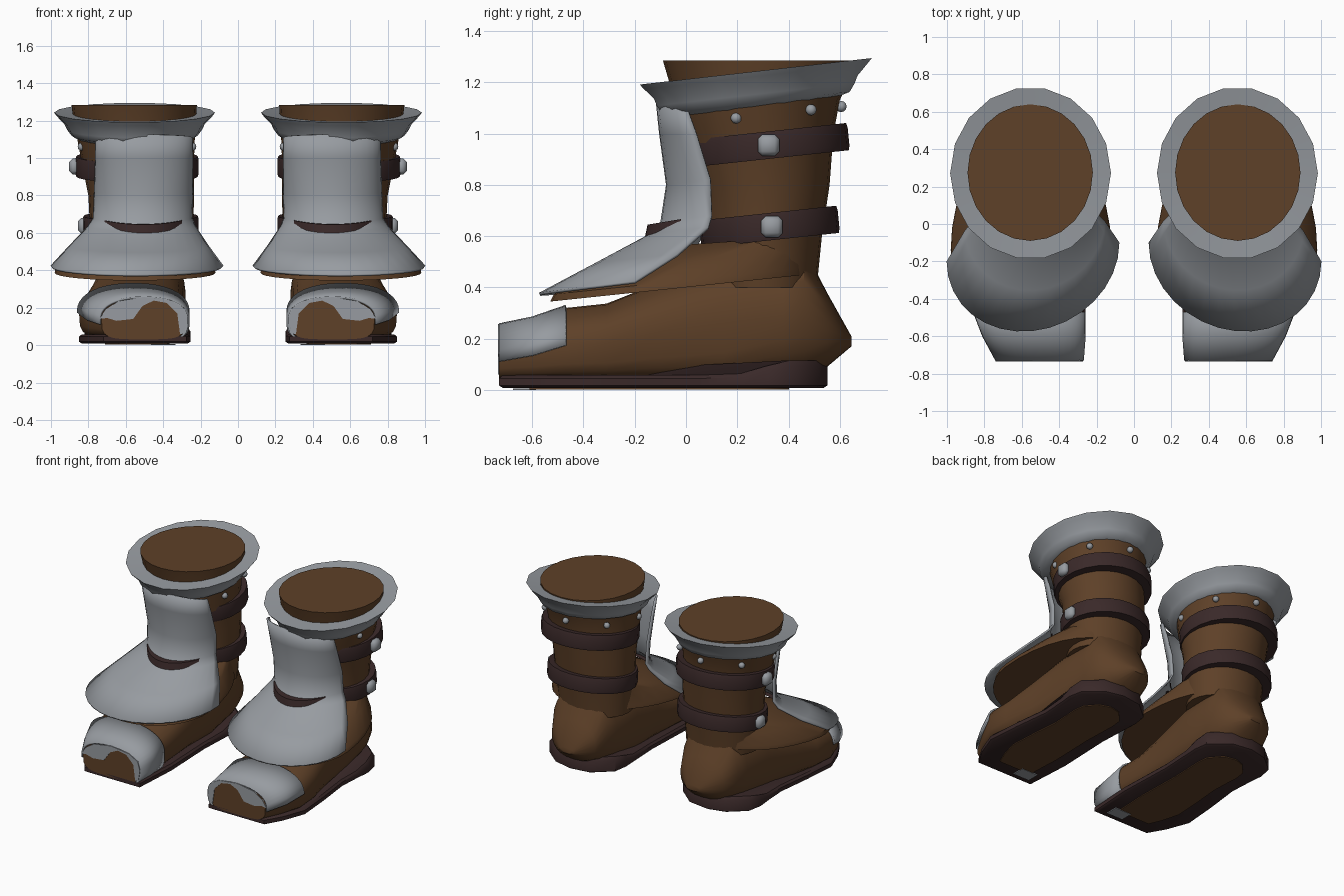
import bpy, bmesh, math
from mathutils import Vector

if "Cube" in bpy.data.objects:
    bpy.data.objects.remove(bpy.data.objects["Cube"])


def material(name, rgb):
    m = bpy.data.materials.new(name)
    m.diffuse_color = (*rgb, 1)
    m.use_nodes = True
    m.node_tree.nodes["Principled BSDF"].inputs["Base Color"].default_value = m.diffuse_color
    return m


BROWN = material("brown leather", (0.112, 0.052, 0.021))
STEEL = material("grey steel", (0.31, 0.33, 0.355))
DARK = material("dark leather", (0.042, 0.022, 0.022))


def finish(name, bm, mat, angle=40, thick=0):
    """Turn a bmesh into an object that is mirrored to the other boot."""
    bmesh.ops.recalc_face_normals(bm, faces=bm.faces[:])
    me = bpy.data.meshes.new(name)
    bm.to_mesh(me)
    bm.free()
    me.materials.append(mat)
    ob = bpy.data.objects.new(name, me)
    bpy.context.collection.objects.link(ob)
    bpy.ops.object.select_all(action='DESELECT')
    ob.select_set(True)
    bpy.context.view_layer.objects.active = ob
    bpy.ops.object.shade_smooth_by_angle(angle=math.radians(angle))
    if thick:
        s = ob.modifiers.new("thickness", 'SOLIDIFY')
        s.thickness = thick
        s.offset = -1
    ob.modifiers.new("other_boot", 'MIRROR').use_mirror_merge = False
    return ob


def loft(name, rings, mat, closed=True, caps=True, torus=False, **kw):
    """Skin a list of point rings."""
    bm = bmesh.new()
    rows = [[bm.verts.new(p) for p in r] for r in rings]
    n = len(rows[0])
    pairs = list(zip(rows, rows[1:]))
    if torus:
        pairs.append((rows[-1], rows[0]))
    for a, b in pairs:
        for i in range(n if closed else n - 1):
            j = (i + 1) % n
            bm.faces.new((a[i], a[j], b[j], b[i]))
    if closed and caps and not torus:
        bm.faces.new(rows[0])
        bm.faces.new(rows[-1])
    return finish(name, bm, mat, **kw)


def oval(cx, cy, rx, ry, z, slope=0, n=24):
    pts = []
    for i in range(n):
        a = 2 * math.pi * i / n
        y = ry * math.sin(a)
        pts.append((cx + rx * math.cos(a), cy + y, z + slope * y))
    return pts


def arc(cx, hw, yf, yr, zf, zr, reach=1.0, n=16, power=1.0, skew=0.0):
    """Curved row, bulging forward from yr to yf."""
    pts = []
    for i in range(n + 1):
        a = reach * math.pi / 2 * (2 * i / n - 1)
        c = max(0, math.cos(a)) ** power
        pts.append((cx + hw * math.sin(a), yr + (yf - yr) * c - skew * math.sin(a),
                    zr + (zf - zr) * c))
    return pts


def section(y, x0, x1, z0, z1, a0=0, a1=360, n=24, grow=0):
    """Cross-section of the foot: round above, squarer below at the front."""
    pts = []
    full = a1 - a0 == 360
    for i in range(n if full else n + 1):
        a = math.radians(a0 + (a1 - a0) * i / n)
        c, s = math.cos(a), math.sin(a)
        p = (.88 if s > 0 else .5) if y < .2 else (1 if s > 0 else .8)
        x = (x0 + x1) / 2 + ((x1 - x0) / 2 + grow) * math.copysign(abs(c) ** p, c)
        z = (z0 + z1) / 2 + ((z1 - z0) / 2 + grow) * math.copysign(abs(s) ** p, s)
        pts.append((x, y, z))
    return pts


# Leather leg tube with a flat closed top: x0, x1, y0, y1, z
leg = [(.25, .77, .09, .51, .40), (.24, .79, .07, .53, .60), (.235, .80, .05, .56, .80),
       (.235, .84, -.02, .575, 1.0), (.23, .865, -.05, .60, 1.13),
       (.225, .88, -.065, .63, 1.2), (.22, .89, -.09, .64, 1.285)]
loft("leg", [oval((a + b) / 2, (c + d) / 2, (b - a) / 2, (d - c) / 2, z)
             for a, b, c, d, z in leg], BROWN)

# Flared steel rim around the top
loft("top_rim", [oval(.553, .272, rx, ry, 1.243 + dz, .114, 18) for rx, ry, dz in
                 [(.30, .33, -.01), (.43, .46, 0), (.415, .442, -.02), (.375, .403, -.062),
                  (.362, .392, -.09), (.338, .372, -.122), (.30, .31, -.14), (.25, .27, -.14)]],
     STEEL, torus=True, angle=45)

# Two tilted straps
for name, cx, cy, rx, ry, z in [("upper_strap", .54, .322, .33, .312, .955),
                                ("lower_strap", .52, .325, .31, .27, .637)]:
    prof = [(-.08, -.05), (-.004, -.053), (0, -.035), (0, .035), (-.004, .053), (-.08, .05)]
    loft(name, [oval(cx, cy - dz * .1, rx + dr, ry + dr, z + dz, .108) for dr, dz in prof],
         DARK, torus=True)

# Faceted buckles on the outer side
for name, p in [("upper_buckle", (.875, .322, .955)), ("lower_buckle", (.828, .335, .637))]:
    bm = bmesh.new()
    bmesh.ops.create_cube(bm, size=1)
    bmesh.ops.scale(bm, vec=(.055, .084, .084), verts=bm.verts)
    bmesh.ops.bevel(bm, geom=bm.edges[:], offset=.018, segments=1, affect='EDGES')
    bmesh.ops.translate(bm, vec=p, verts=bm.verts)
    finish(name, bm, STEEL, angle=50)

# Round studs below the rim
bm = bmesh.new()
for deg in (-20, 38, 90, 142, 200):
    a = math.radians(deg)
    y = .30 + .305 * math.sin(a)
    vs = bmesh.ops.create_icosphere(bm, subdivisions=2, radius=.022)['verts']
    bmesh.ops.translate(bm, verts=vs, vec=(.54 + .315 * math.cos(a), y, 1.06 + .11 * (y - .19)))
finish("studs", bm, STEEL)

# Steel shin guard that flares over the instep:
# half width, front y, rear y, front z, rear z, roundness, sideways skew
guard = [(.262, -.118, .0, 1.125, 1.11, 1, 0), (.262, -.105, .04, 1.0, 1.0, 1, 0),
         (.266, -.078, .095, .8, .82, 1.1, 0), (.266, -.10, .10, .655, .68, 1.25, 0),
         (.29, -.14, .085, .61, .635, 1.2, 0), (.375, -.355, -.01, .495, .53, 1.05, .025),
         (.462, -.572, -.15, .378, .425, 1, .05)]
loft("shin_guard", [arc((.503, .503, .505, .51, .515, .53, .54)[i], *g[:5], power=g[5], skew=g[6])
                    for i, g in enumerate(guard)], STEEL, closed=False, thick=.012, angle=50)

# Dark band across the bend of the guard
loft("guard_band", [arc(.507, hw, yf, yr, z, z + .045, .58, power=1.35) for hw, yf, yr, z in
                    [(.27, -.11, .13, .592), (.268, -.16, .12, .597),
                     (.262, -.15, .12, .645), (.26, -.09, .13, .648)]], DARK, closed=False)


# Leather skirt under the guard
def skirt_ring(hw, yf, yb, cy, z, cx=.55, slope=.105, n=32):
    pts = []
    for i in range(n):
        a = 2 * math.pi * i / n
        c, s = math.cos(a), math.sin(a)
        y = cy + s * ((yb - cy) if s > 0 else (cy - yf))
        if s > 0:
            c = math.copysign(abs(c) ** .9, c)
        pts.append((cx + hw * c, y, z + slope * (y + .53)))
    return pts


loft("instep_skirt", [skirt_ring(.36, -.46, .44, -.1, .345), skirt_ring(.43, -.53, .48, -.14, .345),
                      skirt_ring(.425, -.515, .48, -.14, .372),
                      skirt_ring(.34, -.30, .49, .0, .45, .535),
                      skirt_ring(.265, -.08, .51, .2, .53, .515, .07)], BROWN)

# Foot with blunt toe and pointed heel: y, x0, x1, z0, z1
foot = [(-.73, .28, .73, .03, .245), (-.6, .27, .80, .03, .275), (-.47, .27, .85, .03, .32),
        (-.31, .28, .84, .03, .337), (-.1, .29, .80, .03, .42), (.15, .28, .77, .03, .5),
        (.38, .28, .76, .03, .53), (.46, .30, .74, .04, .555), (.55, .34, .69, .09, .38),
        (.645, .45, .56, .17, .21)]
loft("foot", [section(*f) for f in foot], BROWN, angle=45)

# Steel toe cap, reaching further down on the inner side
loft("toe_cap", [section(*f, a0=a, a1=225, grow=.012) for f, a in zip(
    [(-.73, .28, .73, .03, .248), foot[1], foot[2]], (-3, -1, 0))],
     STEEL, closed=False, thick=.012, angle=50)

# Steel edging on the blunt toe face, leaving the leather toe open below
edging = [(.285, .06), (.272, .14), (.29, .20), (.36, .24), (.505, .257), (.64, .235), (.71, .19),
          (.74, .14), (.70, .145), (.65, .13), (.56, .14), (.51, .21), (.45, .238), (.38, .225),
          (.325, .17), (.31, .06)]
loft("toe_edging", [[(x, y, z) for x, z in edging] for y in (-.726, -.734)], STEEL)

# Dark sole, wider and thicker at the heel
outline = [(.275, -.73), (.72, -.73), (.79, -.61), (.85, -.45), (.83, -.2), (.80, .05), (.81, .22),
           (.82, .32), (.80, .42), (.68, .52), (.55, .552), (.40, .53), (.27, .42), (.255, .32),
           (.26, .22), (.27, 0), (.255, -.4)]


def sole_ring(inset, z, lift=0, c=Vector((.54, -.09))):
    pts = []
    for x, y in outline:
        rise = lift * min(1, max(0, (y - .2) / .2))
        pts.append((c.x + (x - c.x) * (1 - inset), c.y + (y - c.y) * (1 - inset * .5), z + rise))
    return pts


loft("sole", [sole_ring(.05, .008), sole_ring(0, .018), sole_ring(0, .045, .05),
              sole_ring(.05, .058, .058)], DARK)

# Thin plates on the underside
patch_centre = Vector((.52, -.16))
loft("sole_patch", [sole_ring(.42, z, 0, patch_centre) for z in (.002, .0085)], BROWN)
bm = bmesh.new()
bmesh.ops.create_cube(bm, size=1)
bmesh.ops.scale(bm, vec=(.13, .09, .006), verts=bm.verts)
bmesh.ops.translate(bm, vec=(.40, -.63, .003), verts=bm.verts)
finish("toe_plate", bm, STEEL)
